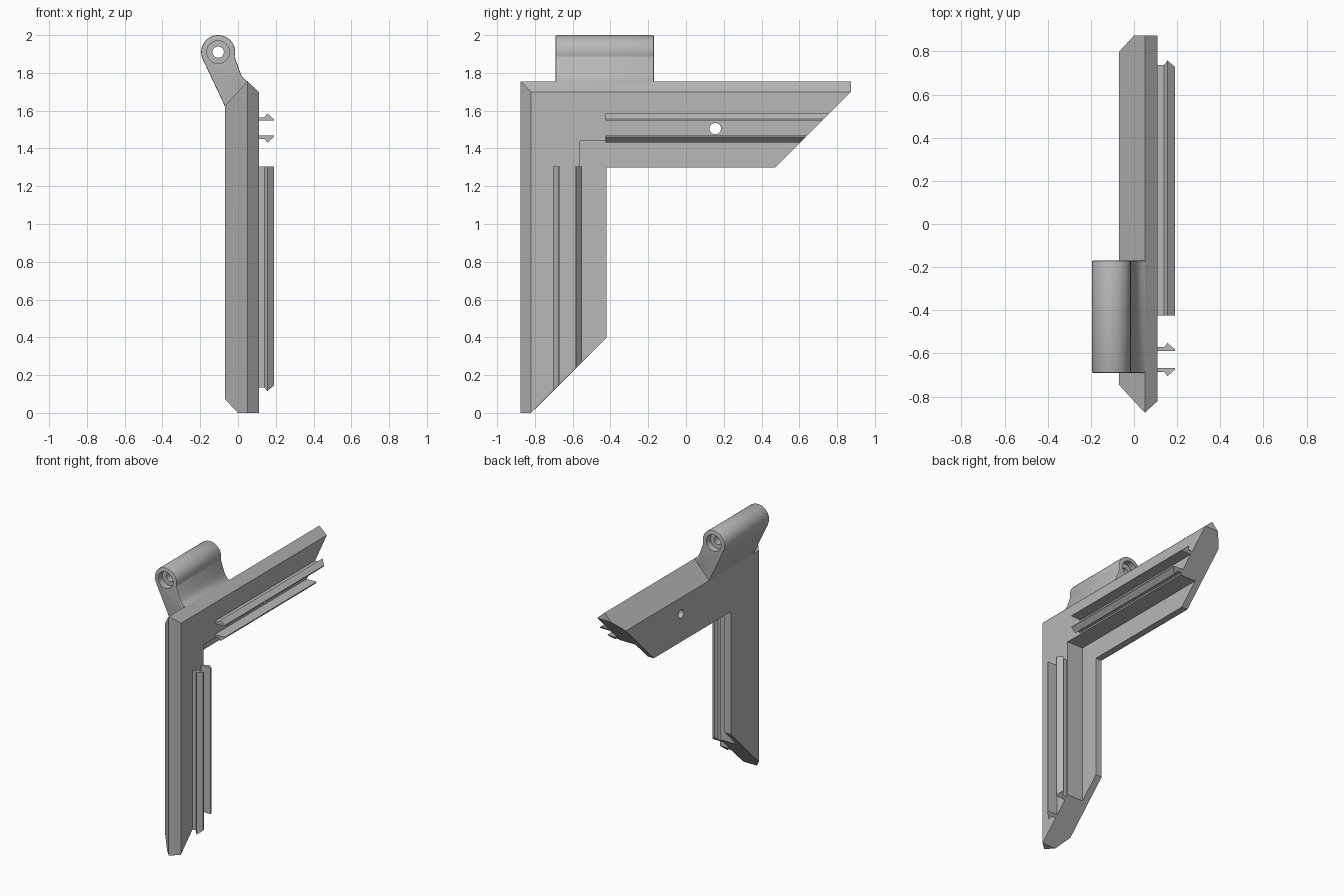
import bpy, bmesh, math
from mathutils import Vector

if "Cube" in bpy.data.objects:
    bpy.data.objects.remove(bpy.data.objects["Cube"])

grey = bpy.data.materials.new("plain_grey")
grey.use_nodes = True
colour = (0.48, 0.48, 0.48, 1)
grey.diffuse_color = colour
grey.node_tree.nodes["Principled BSDF"].inputs["Base Color"].default_value = colour

FRONT, TOP = -0.875, 1.755      # outer ridge of the two arms
RIM = 0.055                     # width of the blunt tip before the mitre cut


def finish(name, bm):
    bmesh.ops.recalc_face_normals(bm, faces=bm.faces)
    mesh = bpy.data.meshes.new(name)
    bm.to_mesh(mesh)
    bm.free()
    mesh.materials.append(grey)
    ob = bpy.data.objects.new(name, mesh)
    bpy.context.collection.objects.link(ob)
    return ob


# Arm coordinates: d is depth in from the ridge, t is distance from the corner
def down(x, d, t):
    return Vector((x, FRONT + d, TOP - t))


def along(x, d, t):
    return Vector((x, FRONT + t, TOP - d))


ARMS = {"lower": (down, 1.755), "upper": (along, 1.748)}


def tip(d, length):
    return min(length, length + RIM - d)


def bridge(bm, a, b):
    n = len(a)
    for i in range(n):
        j = (i + 1) % n
        bm.faces.new((a[i], a[j], b[j], b[i]))


# Angled frame: one stepped profile carried round the mitred corner
profile = [(0.11, RIM), (0.11, 0.315), (-0.02, 0.315), (-0.02, 0.455),
           (-0.07, 0.455), (-0.07, 0.13), (-0.001, RIM), (0.05, 0)]
bm = bmesh.new()
corner = [bm.verts.new(down(x, d, d)) for x, d in profile]
for place, length in ARMS.values():
    end = [bm.verts.new(place(x, d, tip(d, length))) for x, d in profile]
    bridge(bm, corner, end)
    bm.faces.new(end[:7])
    bm.faces.new((end[6], end[7], end[0]))
frame = finish("corner_frame", bm)

# Snap rails: a mirrored pair of hooked strips on each arm
hook = [(0.10, 0.207), (0.10, 0.19), (0.14, 0.19), (0.155, 0.17),
        (0.19, 0.2), (0.19, 0.207)]
MIDDLE = 0.247
for arm, (place, length) in ARMS.items():
    for side, flip in (("outer", 1), ("inner", -1)):
        pts = [(x, MIDDLE + flip * (d - MIDDLE)) for x, d in hook]
        bm = bmesh.new()
        start = [bm.verts.new(place(x, d, 0.45)) for x, d in pts]
        end = [bm.verts.new(place(x, d, tip(d, length))) for x, d in pts]
        bridge(bm, start, end)
        bm.faces.new(start)
        bm.faces.new(end)
        finish(f"{arm}_{side}_snap_rail", bm)

# Hinge knuckle: round eye with a web that runs down into the frame
EYE = Vector((-0.105, 0, 1.91))
Y0, Y1 = -0.69, -0.17
outline = []
for i in range(29):
    a = math.radians(205 - 220 * i / 28)
    outline.append((EYE.x + 0.09 * math.cos(a), EYE.z + 0.09 * math.sin(a)))
outline += [(0.005, 1.82), (0.017, 1.79), (0.031, 1.77), (0.05, 1.755),
            (0.04, 1.7), (-0.06, 1.61), (-0.07, 1.625)]
bm = bmesh.new()
near = [bm.verts.new((x, Y0, z)) for x, z in outline]
far = [bm.verts.new((x, Y1, z)) for x, z in outline]
bridge(bm, near, far)
bm.faces.new(near)
bm.faces.new(far)
knuckle = finish("hinge_knuckle", bm)
bevel = knuckle.modifiers.new("soft_edges", 'BEVEL')
bevel.width = 0.006
bevel.segments = 2
bevel.limit_method = 'ANGLE'
bevel.angle_limit = math.radians(80)


def drill(target, centre, axis, radius, depth):
    rot = (math.pi / 2, 0, 0) if axis == "y" else (0, math.pi / 2, 0)
    bpy.ops.mesh.primitive_cylinder_add(vertices=32, radius=radius, depth=depth,
                                        location=centre, rotation=rot)
    cutter = bpy.context.object
    cutter.name = "hole_cutter"
    cutter.data.materials.append(grey)
    cutter.hide_render = True
    cut = target.modifiers.new("hole", 'BOOLEAN')
    cut.operation = 'DIFFERENCE'
    cut.solver = 'EXACT'
    cut.object = cutter
    return cutter


# Screw hole, pin hole and the pin's counterbores
cutters = [drill(frame, (0, 0.155, 1.505), "x", 0.03, 0.5),
           drill(knuckle, (EYE.x, (Y0 + Y1) / 2, EYE.z), "y", 0.03, 0.8)]
for y in (Y0, Y1):
    cutters.append(drill(knuckle, (EYE.x, y, EYE.z), "y", 0.06, 0.1))

for ob in (frame, knuckle):
    bpy.ops.object.select_all(action='DESELECT')
    ob.select_set(True)
    bpy.context.view_layer.objects.active = ob
    for m in list(ob.modifiers):
        bpy.ops.object.modifier_apply(modifier=m.name)
    bpy.ops.object.shade_smooth_by_angle(angle=math.radians(25))
for c in cutters:
    bpy.data.objects.remove(c)
